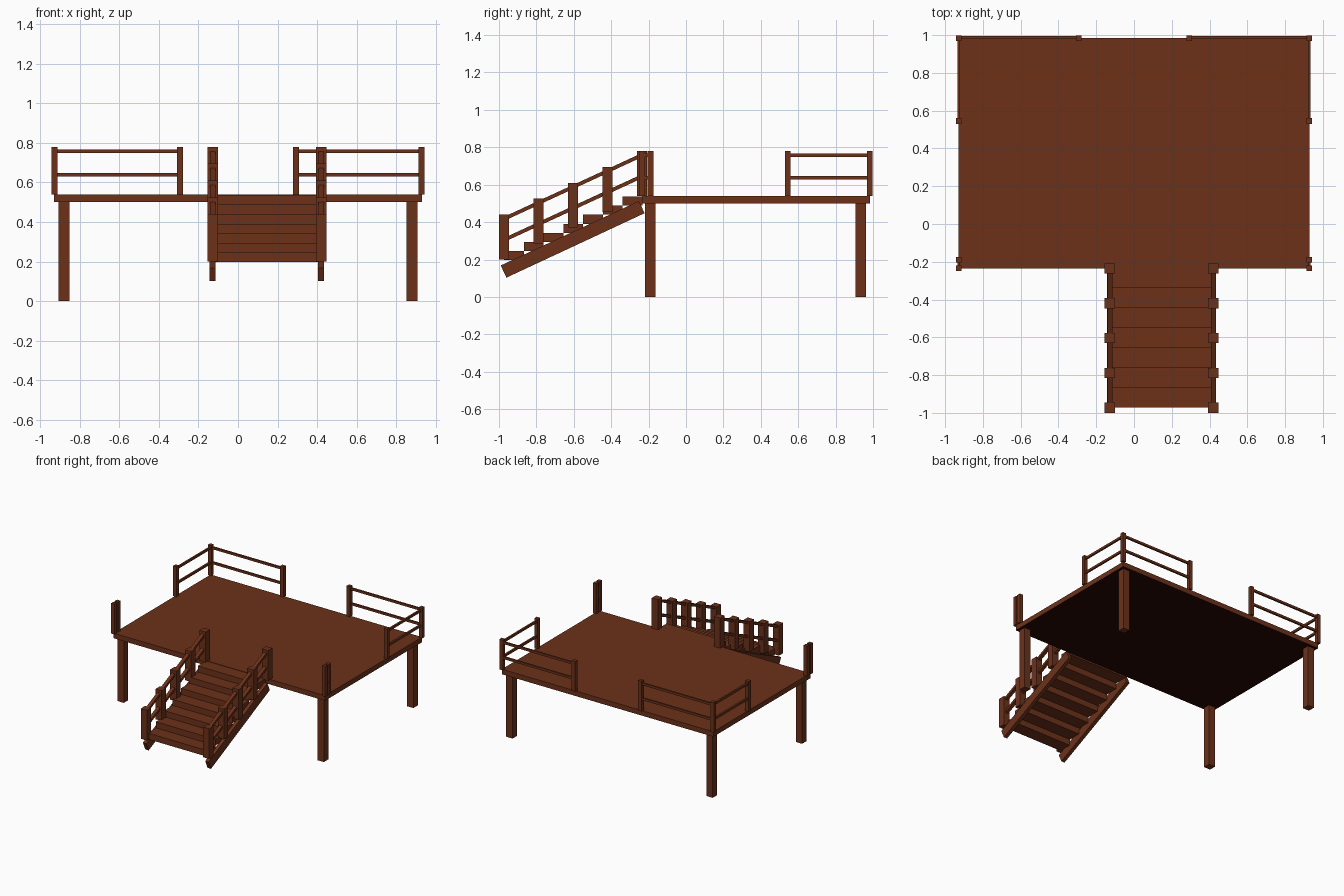
import bpy
import math

if "Cube" in bpy.data.objects:
    bpy.data.objects.remove(bpy.data.objects["Cube"])

wood = bpy.data.materials.new("reddish_brown_wood")
wood.diffuse_color = (0.15, 0.031, 0.010, 1)
wood.use_nodes = True
wood.node_tree.nodes["Principled BSDF"].inputs["Base Color"].default_value = wood.diffuse_color
dark_wood = bpy.data.materials.new("near_black_underside")
dark_wood.diffuse_color = (0.02, 0.002, 0.001, 1)
dark_wood.use_nodes = True
dark_wood.node_tree.nodes["Principled BSDF"].inputs["Base Color"].default_value = dark_wood.diffuse_color


def box(name, center, size, tilt=0.0):
    """Box of a given size, optionally tilted about x."""
    bpy.ops.mesh.primitive_cube_add(size=1, location=center)
    ob = bpy.context.object
    ob.name = name
    ob.scale = size
    bpy.ops.object.transform_apply(location=False, rotation=False, scale=True)
    ob.rotation_euler.x = tilt
    ob.data.materials.append(wood)
    return ob


# Deck platform with a dark underside
deck = box("deck", (0, 0.375, 0.52), (1.86, 1.22, 0.04))
deck.data.materials.append(dark_wood)
for face in deck.data.polygons:
    if face.normal.z < -0.5:
        face.material_index = 1

POST, POST_Z, POST_H = 0.03, 0.66, 0.24
RAIL_HEIGHTS = (0.638, 0.757)

for side in (-1, 1):
    # Support legs
    for y in (-0.19, 0.934):
        box("leg", (side * 0.88, y, 0.25), (0.056, 0.056, 0.5))

    # Railing posts: back corner, back inner, side, and front pair
    for x, y in ((0.928, 0.983), (0.293, 0.983), (0.927, 0.545),
                 (0.927, -0.19), (0.927, -0.235)):
        box("railing_post", (side * x, y, POST_Z), (POST, POST, POST_H))

    # Horizontal rails
    for z in RAIL_HEIGHTS:
        box("back_rail", (side * 0.61, 0.987, z), (0.635, 0.014, 0.018))
        box("side_rail", (side * 0.927, 0.765, z), (0.014, 0.435, 0.018))
        box("short_front_rail", (side * 0.927, -0.212, z), (0.014, 0.045, 0.018))

# Stairs
STAIR_X = 0.146
for i in range(7):
    box("step", (STAIR_X, -0.919 + 0.1055 * i, 0.2215 + 0.0485 * i),
        (0.525, 0.1055, 0.0485))

slope = math.atan(0.462)
for side in (-1, 1):
    x = STAIR_X + side * 0.274
    # Sloped stringer beam
    box("stringer", (x, -0.606, 0.308), (0.03, 0.815, 0.072), math.radians(25.0))
    # Stair posts
    for i in range(5):
        box("stair_post", (x, -0.973 + 0.1845 * i, 0.32 + 0.085 * i),
            (0.054, 0.054, 0.24))
    # Sloped handrails
    for z in (0.475, 0.588):
        box("stair_rail", (x, -0.604, z), (0.027, 0.75 / math.cos(slope), 0.02), slope)
